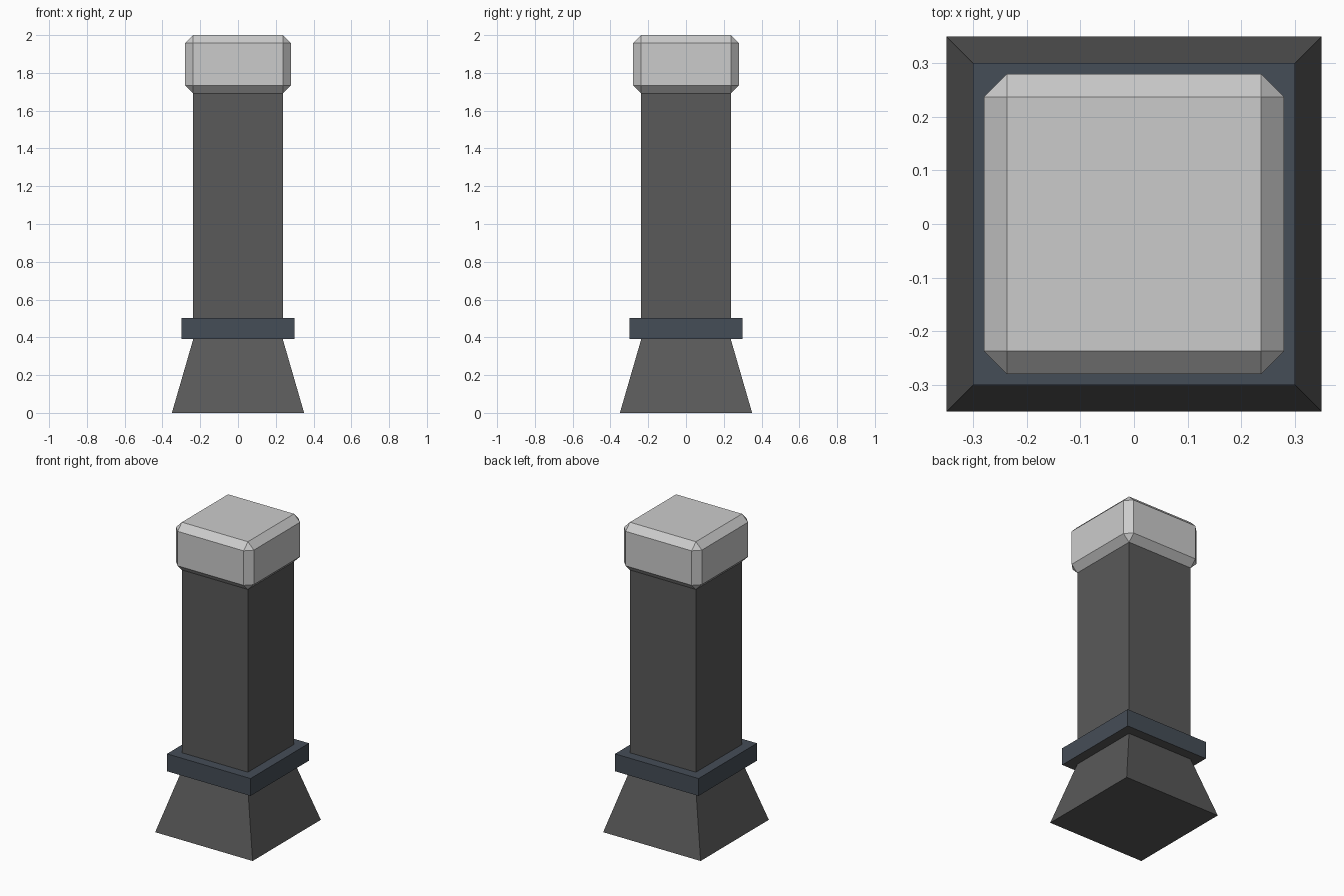
import bpy, bmesh

if "Cube" in bpy.data.objects:
    bpy.data.objects.remove(bpy.data.objects["Cube"])

def material(name, color):
    m = bpy.data.materials.new(name)
    m.diffuse_color = (*color, 1)
    m.use_nodes = True
    m.node_tree.nodes["Principled BSDF"].inputs["Base Color"].default_value = m.diffuse_color
    return m

dark = material("dark_grey", (0.10, 0.10, 0.10))
blue = material("blue_grey", (0.06, 0.075, 0.095))
light = material("light_grey", (0.55, 0.55, 0.55))

def finish(name, bm, mat):
    bmesh.ops.recalc_face_normals(bm, faces=bm.faces)
    me = bpy.data.meshes.new(name)
    bm.to_mesh(me)
    bm.free()
    me.materials.append(mat)
    ob = bpy.data.objects.new(name, me)
    bpy.context.collection.objects.link(ob)
    return ob

def square_stack(name, profile, mat):
    """Skin square rings given as (half width, height); both ends are closed."""
    bm = bmesh.new()
    rings = [[bm.verts.new((sx * h, sy * h, z))
              for sx, sy in ((-1, -1), (1, -1), (1, 1), (-1, 1))]
             for h, z in profile]
    for a, b in zip(rings, rings[1:]):
        for i in range(4):
            j = (i + 1) % 4
            bm.faces.new((a[i], a[j], b[j], b[i]))
    bm.faces.new(rings[0][::-1])
    bm.faces.new(rings[-1])
    return finish(name, bm, mat)

# Tapered foot, collar and square shaft
square_stack("base", [(0.35, 0), (0.237, 0.39)], dark)
collar = square_stack("collar", [(0.30, 0.39), (0.30, 0.503)], blue)
square_stack("shaft", [(0.237, 0.503), (0.237, 1.69)], dark)

# The collar's underside matches the foot
collar.data.materials.append(dark)
for p in collar.data.polygons:
    if p.normal.z < -0.5:
        p.material_index = 1

# Chamfered cap
cap = square_stack("cap", [(0.28, 1.69), (0.28, 2.0)], light)
bevel = cap.modifiers.new("chamfer", "BEVEL")
bevel.width = 0.043
bevel.segments = 1
